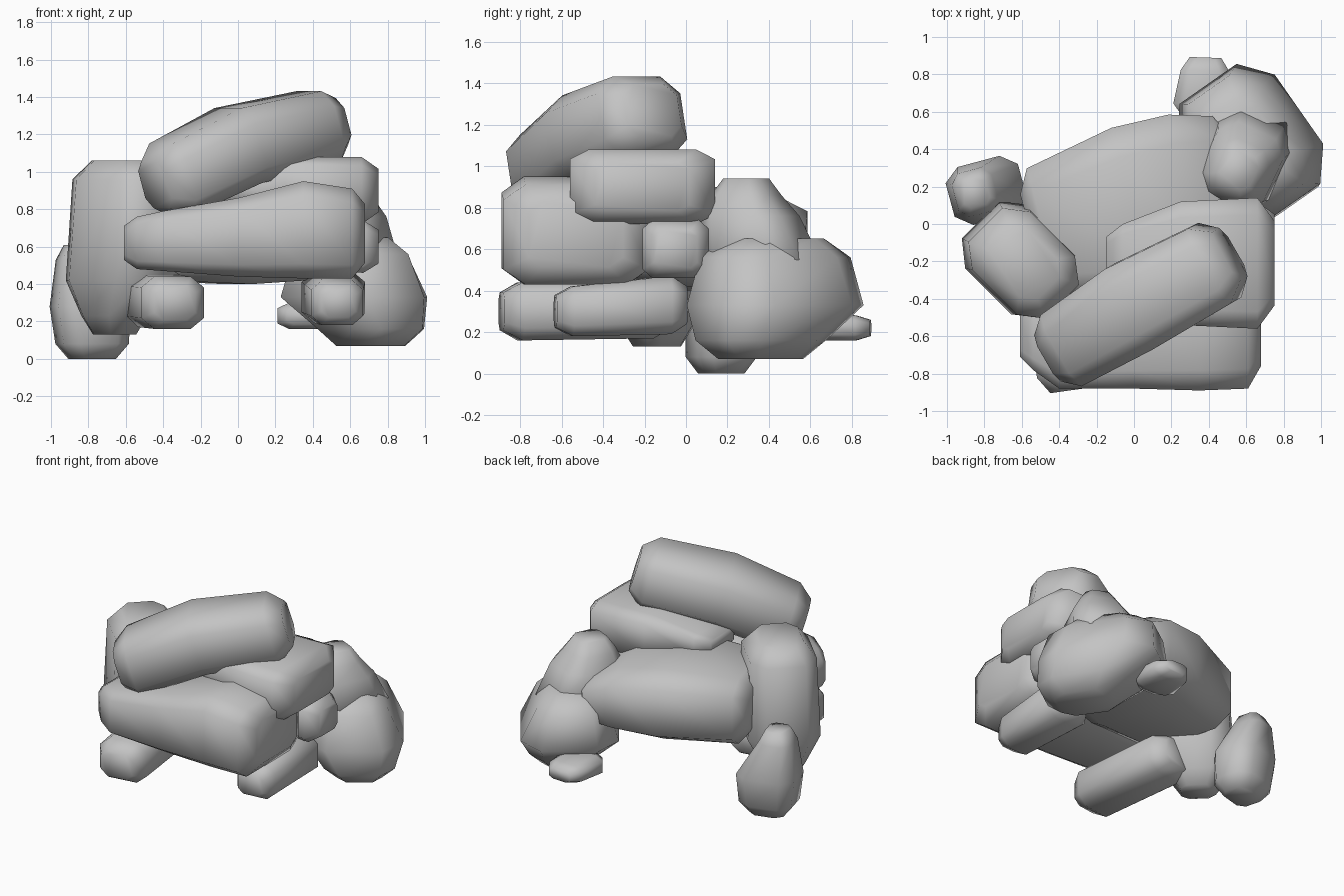
import bpy, bmesh, math
from mathutils import Vector, Matrix

cube = bpy.data.objects.get("Cube")
if cube:
    bpy.data.objects.remove(cube)

stone = bpy.data.materials.new("grey stone")
stone.use_nodes = True
GREY = (0.55, 0.55, 0.55, 1)
stone.diffuse_color = GREY
stone.node_tree.nodes["Principled BSDF"].inputs["Base Color"].default_value = GREY


def rock(name, yaw, pitch, cap, sections, corner=.58):
    """Loft a rock through sections (x, y, z, half width, half height) with blunt ends.
    A larger corner value gives a squarer eight-sided cross-section."""
    k = corner
    ring = [(1, -k), (1, k), (k, 1), (-k, 1), (-1, k), (-1, -k), (-k, -1), (k, -1)]
    turn = Matrix.Rotation(math.radians(yaw), 3, 'Z') @ Matrix.Rotation(math.radians(-pitch), 3, 'Y')
    axis, side, up = (turn @ Vector(v) for v in ((1, 0, 0), (0, 1, 0), (0, 0, 1)))
    rings = [(Vector(s[:3]), s[3], s[4]) for s in sections]
    first, last = rings[0], rings[-1]
    rings.insert(0, (first[0] - axis * cap, first[1] * .65, first[2] * .65))
    rings.append((last[0] + axis * cap, last[1] * .65, last[2] * .65))
    bm = bmesh.new()
    loops = [[bm.verts.new(c + side * (w * a) + up * (h * b)) for a, b in ring] for c, w, h in rings]
    for low, high in zip(loops, loops[1:]):
        for i in range(len(ring)):
            j = (i + 1) % len(ring)
            bm.faces.new((low[i], low[j], high[j], high[i]))
    bm.faces.new(loops[0])
    bm.faces.new(loops[-1])
    bmesh.ops.recalc_face_normals(bm, faces=bm.faces)
    for face in bm.faces:
        face.smooth = True
    mesh = bpy.data.meshes.new(name)
    bm.to_mesh(mesh)
    bm.free()
    mesh.materials.append(stone)
    bpy.context.collection.objects.link(bpy.data.objects.new(name, mesh))


# Stacked slabs
rock("top_slab", 30, 17, .1, [(-.36, -.66, .96, .22, .2), (0, -.44, 1.14, .25, .21), (.43, -.21, 1.24, .23, .2)])
rock("upper_slab", 0, 0, .09, [(-.06, -.2, .91, .2, .08), (.25, -.21, .93, .33, .15),
                               (.66, -.21, .9, .35, .18)], .74)
rock("front_slab", 0, 0, .07, [(-.54, -.58, .62, .2, .14), (-.4, -.62, .63, .26, .16), (0, -.56, .65, .32, .21),
                               (.35, -.53, .69, .36, .26), (.61, -.53, .67, .35, .24)], .7)
rock("back_slab", 15, 0, .07, [(-.48, -.05, .65, .36, .23), (0, .06, .65, .47, .25),
                               (.3, .15, .64, .45, .22), (.52, .2, .59, .39, .14)], .65)
rock("wedge_stone", 0, 0, .08, [(.4, -.05, .6, .15, .13), (.67, -.05, .6, .16, .14)], .7)

# Boulders on the left
rock("big_boulder", 35, 90, .09, [(.71, .36, .16, .29, .23), (.62, .43, .33, .39, .32), (.6, .43, .56, .35, .23)])
rock("boulder_peak", -25, 90, .08, [(.59, .36, .55, .26, .22), (.57, .31, .76, .21, .19), (.56, .29, .86, .15, .14)])
rock("pebble", 88, 0, .07, [(.36, .64, .23, .15, .07), (.38, .82, .22, .13, .06)])

# Upright stones on the right
rock("pillar", -45, 90, .1, [(-.66, -.14, .23, .14, .17), (-.61, -.19, .42, .24, .3), (-.59, -.21, .96, .22, .29)])
rock("pillar_foot", 15, 90, .08, [(-.78, .17, .08, .15, .18), (-.79, .18, .28, .16, .2), (-.85, .17, .53, .12, .11)])

# Stones underneath
rock("right_foot_stone", 98, 0, .09, [(-.35, -.8, .3, .17, .14), (-.43, -.17, .31, .18, .14)])
rock("left_foot_stone", 95, 0, .08, [(.53, -.55, .3, .14, .12), (.51, -.08, .33, .17, .14)])
